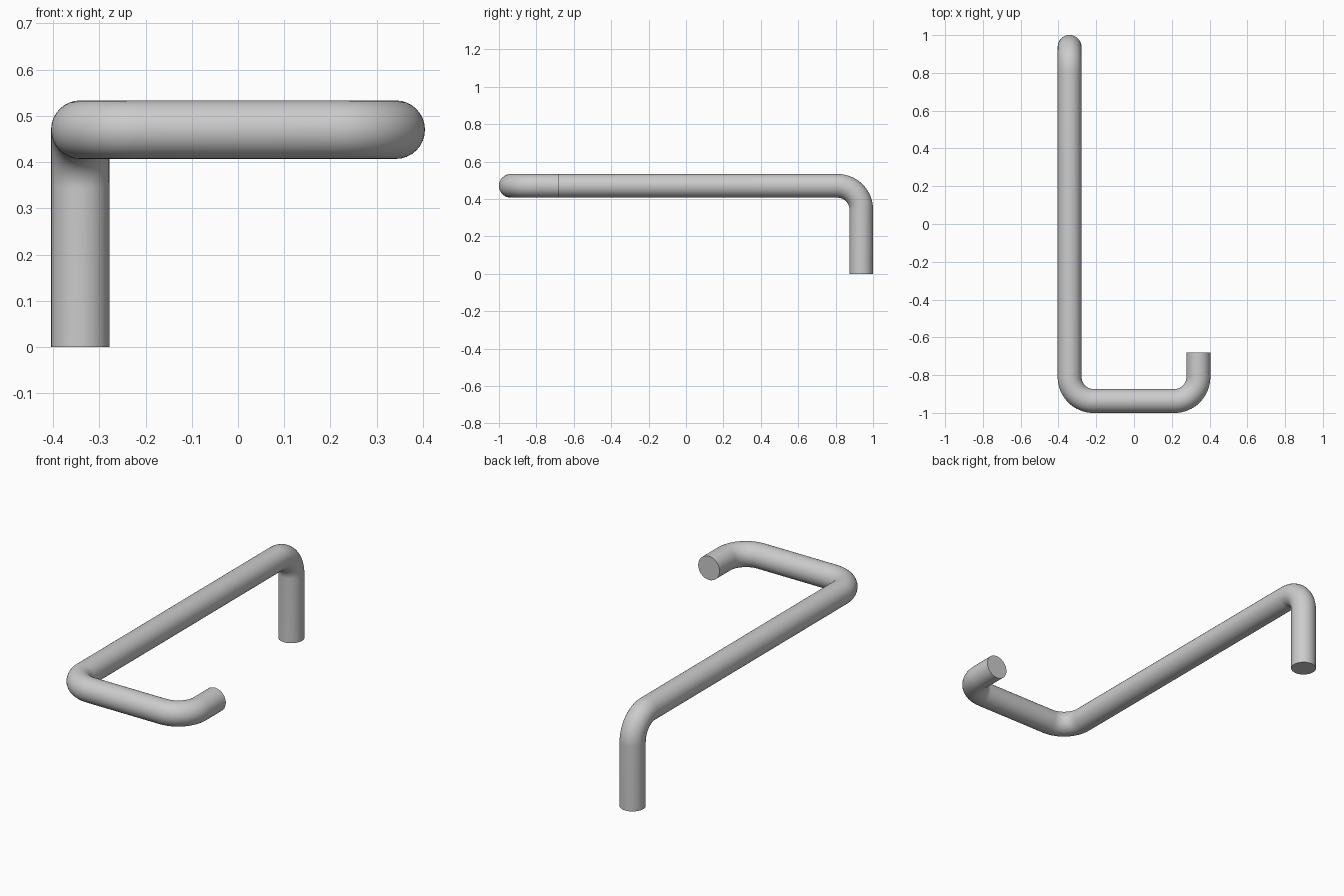
import bpy, bmesh, math
from mathutils import Vector

if "Cube" in bpy.data.objects:
    bpy.data.objects.remove(bpy.data.objects["Cube"])

R = 0.0633      # tube radius
BEND = 0.127    # centre-line bend radius
STEPS = 16      # segments per bend
X, Y, Z = 0.341, 0.937, 0.47

# Corner points of the rod: foot, top bend, front bend, hook bend, hook end
corners = [Vector(p) for p in (
    (-X, Y, 0), (-X, Y, Z), (-X, -Y, Z), (X, -Y, Z), (X, -0.68, Z))]


def rounded_path(pts, r):
    """Replace every right-angle corner with a circular arc."""
    path = [pts[0]]
    for a, b, c in zip(pts, pts[1:], pts[2:]):
        u, v = (a - b).normalized(), (c - b).normalized()
        centre = b + (u + v) * r
        for i in range(STEPS + 1):
            t = math.pi / 2 * i / STEPS
            path.append(centre - v * r * math.cos(t) - u * r * math.sin(t))
    return path + [pts[-1]]


# Bent rod swept along the path, with flat closed ends
path = rounded_path(corners, BEND)
curve = bpy.data.curves.new("bent_rod", 'CURVE')
curve.dimensions = '3D'
curve.bevel_depth = R
curve.bevel_resolution = 14
curve.use_fill_caps = True
spline = curve.splines.new('POLY')
spline.points.add(len(path) - 1)
for point, co in zip(spline.points, path):
    point.co = (*co, 1)

rod = bpy.data.objects.new("bent_rod", curve)
bpy.context.collection.objects.link(rod)
bpy.context.view_layer.objects.active = rod
rod.select_set(True)
bpy.ops.object.convert(target='MESH')
rod = bpy.context.object

# Weld the end caps and shade smooth
bm = bmesh.new()
bm.from_mesh(rod.data)
bmesh.ops.remove_doubles(bm, verts=bm.verts, dist=1e-5)
bmesh.ops.recalc_face_normals(bm, faces=bm.faces)
bm.to_mesh(rod.data)
bm.free()
bpy.ops.object.shade_smooth_by_angle(angle=math.radians(40))
